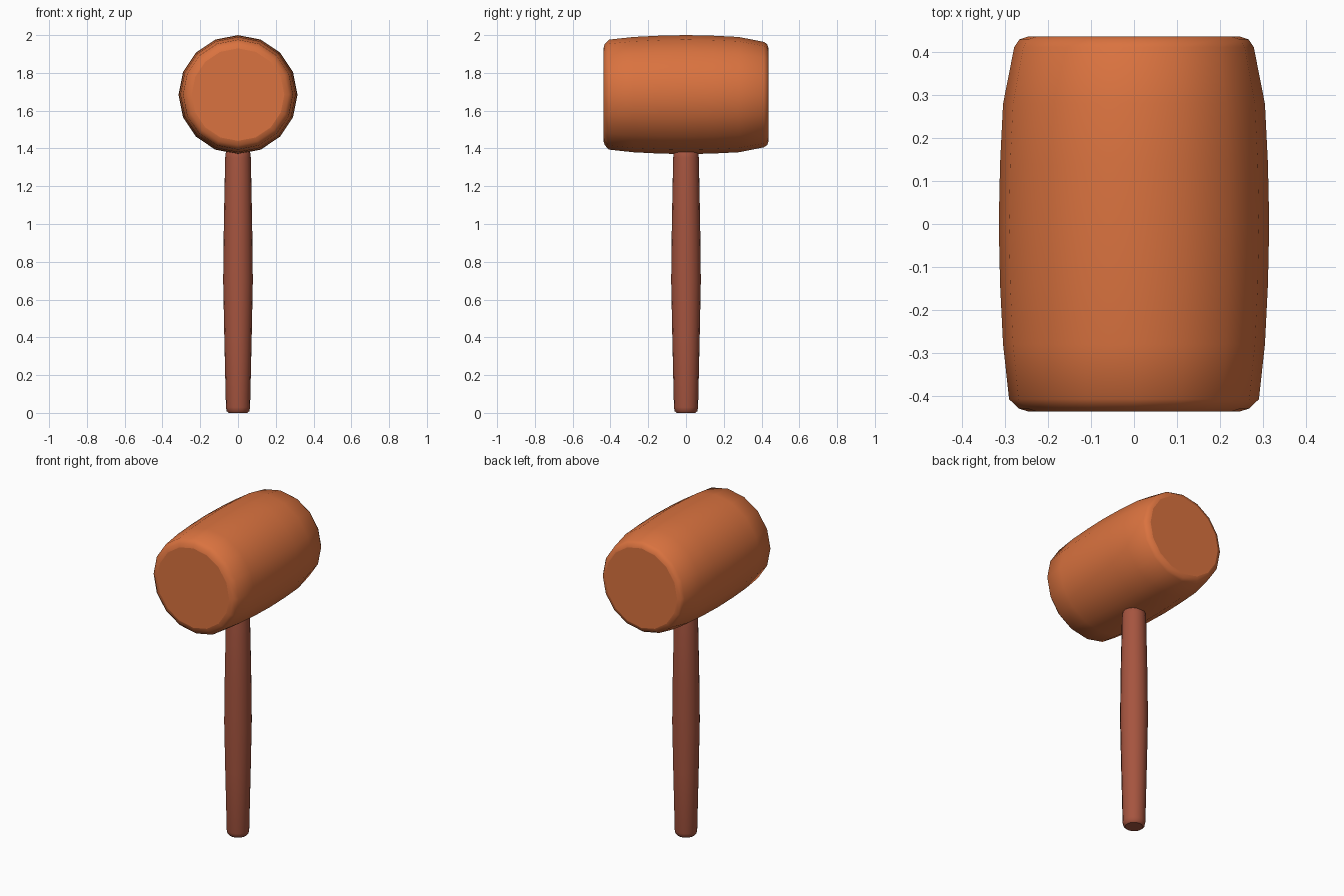
import bpy, bmesh, math
from mathutils import Matrix

if "Cube" in bpy.data.objects:
    bpy.data.objects.remove(bpy.data.objects["Cube"])


def turned_part(name, profile, sides, matrix, color):
    """Lathe a (radius, height) profile around local z, cap both ends."""
    bm = bmesh.new()
    rings = []
    for r, h in profile:
        rings.append([bm.verts.new((r * math.cos(2 * math.pi * i / sides),
                                    r * math.sin(2 * math.pi * i / sides), h))
                      for i in range(sides)])
    for a, b in zip(rings, rings[1:]):
        for i in range(sides):
            j = (i + 1) % sides
            bm.faces.new((a[i], a[j], b[j], b[i]))
    caps = [bm.faces.new(rings[0][::-1]), bm.faces.new(rings[-1])]
    bmesh.ops.transform(bm, matrix=matrix, verts=bm.verts)
    bmesh.ops.recalc_face_normals(bm, faces=bm.faces)
    for f in bm.faces:
        f.smooth = f not in caps
    mesh = bpy.data.meshes.new(name)
    bm.to_mesh(mesh)
    bm.free()
    mat = bpy.data.materials.new(name + "_wood")
    mat.diffuse_color = (*color, 1)
    mat.use_nodes = True
    mat.node_tree.nodes["Principled BSDF"].inputs["Base Color"].default_value = mat.diffuse_color
    mesh.materials.append(mat)
    obj = bpy.data.objects.new(name, mesh)
    bpy.context.collection.objects.link(obj)
    return obj


# Barrel-shaped head lying along y, with rounded striking rims
head_profile = [(0.245, -0.437), (0.268, -0.430), (0.291, -0.408),
                (0.305, -0.28), (0.312, -0.14), (0.315, 0.0), (0.312, 0.14),
                (0.305, 0.28), (0.279, 0.412), (0.267, 0.430), (0.245, 0.437)]
turned_part("mallet_head", head_profile, 16,
            Matrix.Translation((0, 0, 1.685)) @ Matrix.Rotation(-math.pi / 2, 4, 'X'),
            (0.70, 0.17, 0.05))

# Gently swollen handle, tucked into the underside of the head
handle_profile = [(0.050, 0.0), (0.060, 0.009), (0.064, 0.03), (0.0725, 0.4),
                  (0.0785, 0.7), (0.075, 1.0), (0.068, 1.35),
                  (0.065, 1.375), (0.058, 1.39)]
turned_part("handle", handle_profile, 16, Matrix.Identity(4), (0.38, 0.09, 0.05))
